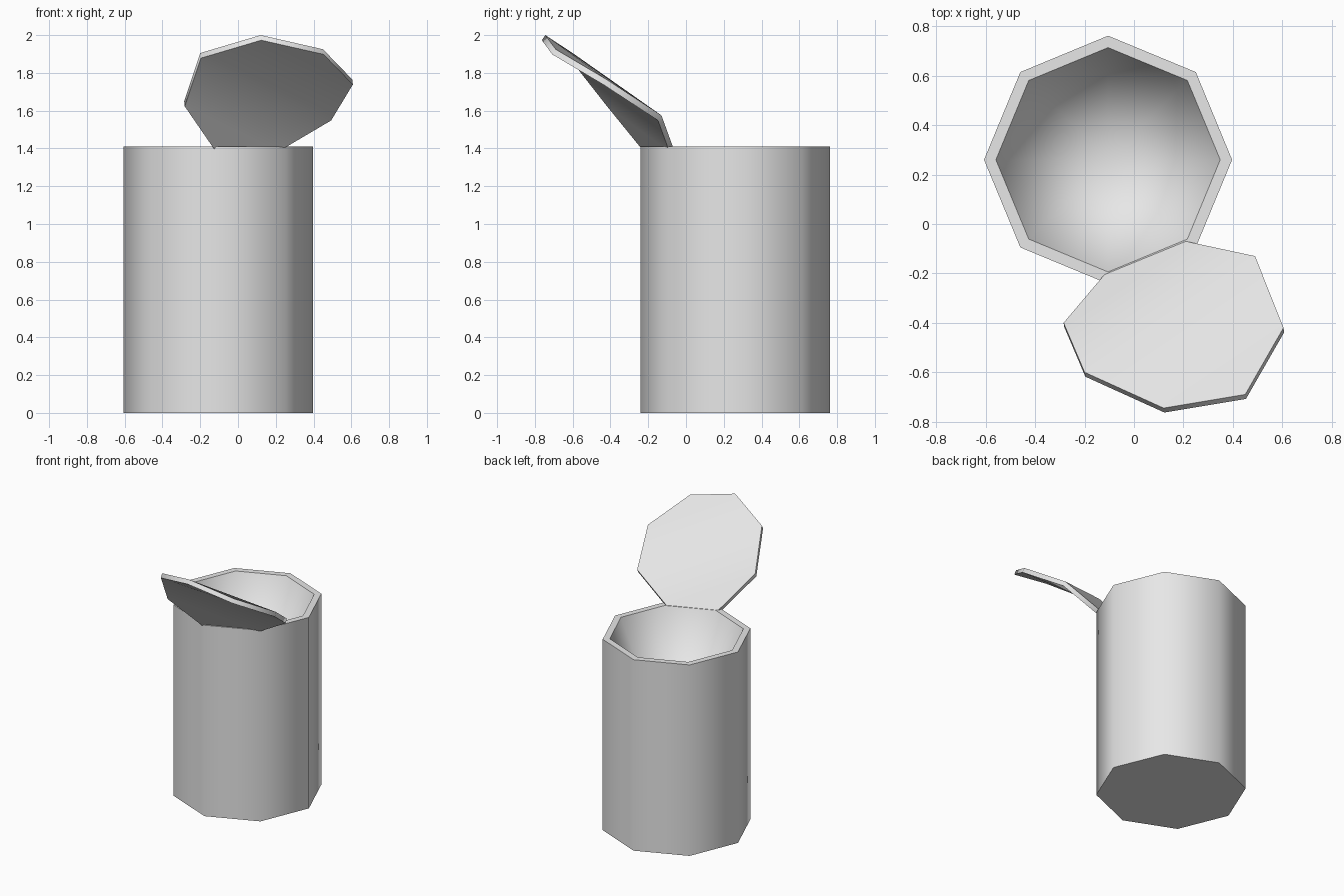
import bpy
import bmesh
import math
from mathutils import Matrix, Vector

cube = bpy.data.objects.get("Cube")
if cube:
    bpy.data.objects.remove(cube, do_unlink=True)

grey = bpy.data.materials.new("light_grey")
grey.use_nodes = True
grey.diffuse_color = (0.8, 0.8, 0.8, 1)
grey.node_tree.nodes["Principled BSDF"].inputs["Base Color"].default_value = (0.8, 0.8, 0.8, 1)


def finish(name, bm):
    """Smooth the rounded sides, keep square edges sharp, and link the part."""
    bm.normal_update()
    for face in bm.faces:
        face.smooth = True
    for edge in bm.edges:
        edge.smooth = edge.calc_face_angle(0) < math.radians(60)
    mesh = bpy.data.meshes.new(name)
    bm.to_mesh(mesh)
    bm.free()
    mesh.materials.append(grey)
    obj = bpy.data.objects.new(name, mesh)
    bpy.context.collection.objects.link(obj)
    return obj


# Eight-sided container with a flat rim and a tapered hollow
HEIGHT, DEPTH = 1.41, 1.0
bm = bmesh.new()
bmesh.ops.create_cone(bm, cap_ends=True, segments=8, radius1=0.502, radius2=0.502,
                      depth=HEIGHT, matrix=Matrix.Translation((-0.105, 0.26, HEIGHT / 2)))
bm.normal_update()
top = max(bm.faces, key=lambda f: f.calc_center_median().z)
bmesh.ops.inset_individual(bm, faces=[top], thickness=0.048)
hollow = bmesh.ops.poke(bm, faces=[top])
hollow["verts"][0].co.z = HEIGHT - DEPTH
finish("container", bm)

# Slightly warped lid, propped open on the front of the rim
outline = [(0.12, -0.745, 2.0), (0.45, -0.69, 1.925), (0.605, -0.42, 1.765),
           (0.49, -0.13, 1.575), (0.21, -0.07, 1.41), (-0.12, -0.205, 1.41),
           (-0.285, -0.4, 1.65), (-0.2, -0.6, 1.905)]
offset = Vector((0.003, -0.018, -0.027))
bm = bmesh.new()
upper = [bm.verts.new(p) for p in outline]
lower = [bm.verts.new(Vector(p) + offset) for p in outline]
for half in ((7, 0, 1, 2, 3), (3, 4, 5, 6, 7)):
    bm.faces.new([upper[i] for i in half])
    bm.faces.new([lower[i] for i in reversed(half)])
for i in range(8):
    j = (i + 1) % 8
    bm.faces.new((upper[j], upper[i], lower[i], lower[j]))
bmesh.ops.recalc_face_normals(bm, faces=bm.faces[:])
finish("lid", bm)
